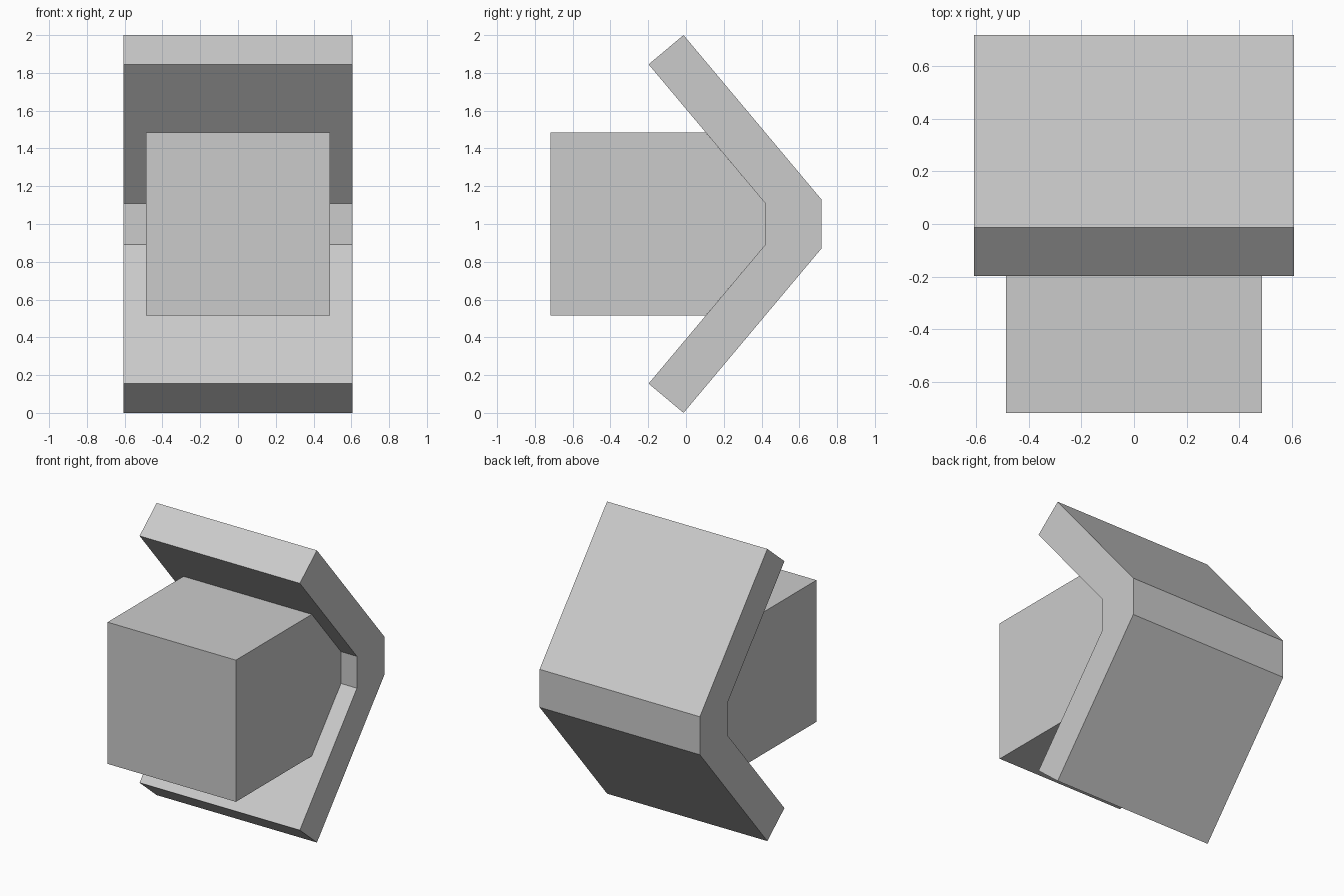
import bpy, bmesh

if "Cube" in bpy.data.objects:
    bpy.data.objects.remove(bpy.data.objects["Cube"])


def extrude_profile(name, upper, half_width):
    """Mirror the upper (y, height above z=1) points, then extrude along x."""
    outline = upper + [(y, -h) for y, h in reversed(upper)]
    bm = bmesh.new()
    face = bm.faces.new([bm.verts.new((-half_width, y, 1 + h)) for y, h in outline])
    ext = bmesh.ops.extrude_face_region(bm, geom=[face])
    verts = [g for g in ext["geom"] if isinstance(g, bmesh.types.BMVert)]
    bmesh.ops.translate(bm, verts=verts, vec=(2 * half_width, 0, 0))
    bmesh.ops.recalc_face_normals(bm, faces=bm.faces)
    mesh = bpy.data.meshes.new(name)
    bm.to_mesh(mesh)
    bm.free()
    obj = bpy.data.objects.new(name, mesh)
    bpy.context.collection.objects.link(obj)
    return obj


# Bent plate wrapping the back
extrude_profile("bent_bracket",
                [(0.42, 0.109), (-0.198, 0.845), (-0.013, 1.0), (0.717, 0.13)], 0.607)

# Block seated against the inside of the bracket
extrude_profile("block", [(-0.717, 0.485), (0.104, 0.485), (0.42, 0.109)], 0.486)
